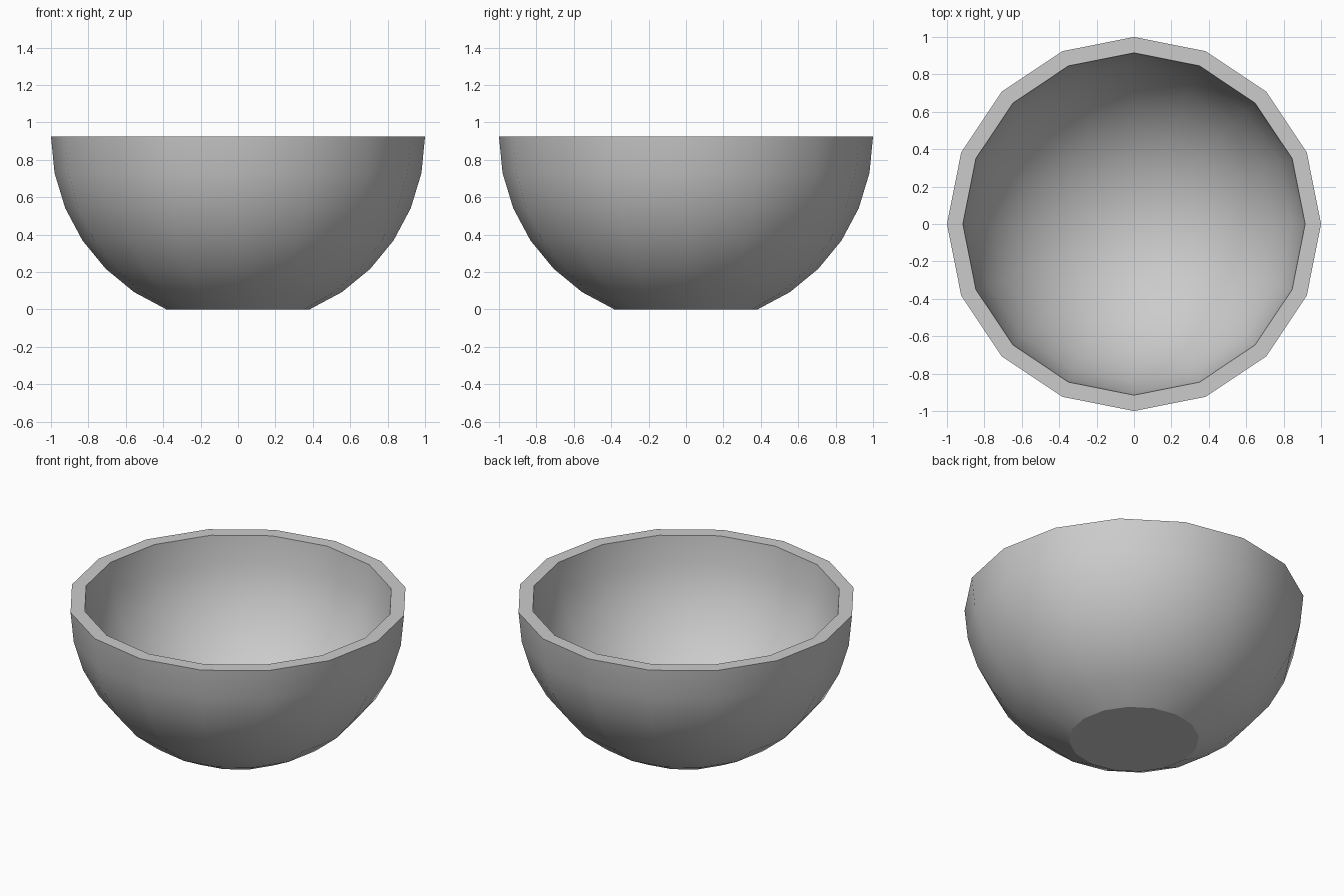
import bpy, bmesh, math

if "Cube" in bpy.data.objects:
    bpy.data.objects.remove(bpy.data.objects["Cube"])

SIDES = 16
STEP = math.radians(11.25)
R_OUT, R_IN = 1.0, 0.915
RIM_Z = math.sin(6 * STEP)

# Profile: outer wall from the foot up to the rim, then inner wall down to its pole
outer = [(R_OUT * math.cos(i * STEP), RIM_Z - R_OUT * math.sin(i * STEP)) for i in range(6, -1, -1)]
inner = [(R_IN * math.cos(i * STEP), RIM_Z - R_IN * math.sin(i * STEP)) for i in range(8)]

bm = bmesh.new()
rings = []
for r, z in outer + inner:
    rings.append([bm.verts.new((r * math.cos(k * math.tau / SIDES),
                                r * math.sin(k * math.tau / SIDES), z)) for k in range(SIDES)])
for a, b in zip(rings, rings[1:]):
    for k in range(SIDES):
        n = (k + 1) % SIDES
        bm.faces.new((a[k], a[n], b[n], b[k]))

# Flat foot underneath, rounded floor inside
bm.faces.new(rings[0][::-1])
pole = bm.verts.new((0, 0, RIM_Z - R_IN))
for k in range(SIDES):
    bm.faces.new((rings[-1][k], rings[-1][(k + 1) % SIDES], pole))
bmesh.ops.recalc_face_normals(bm, faces=bm.faces)

mesh = bpy.data.meshes.new("bowl")
bm.to_mesh(mesh)
bm.free()
bowl = bpy.data.objects.new("bowl", mesh)
bpy.context.collection.objects.link(bowl)

# Smooth walls, with crisp rim and foot edges
bpy.context.view_layer.objects.active = bowl
bowl.select_set(True)
bpy.ops.object.shade_smooth_by_angle(angle=math.radians(25))
